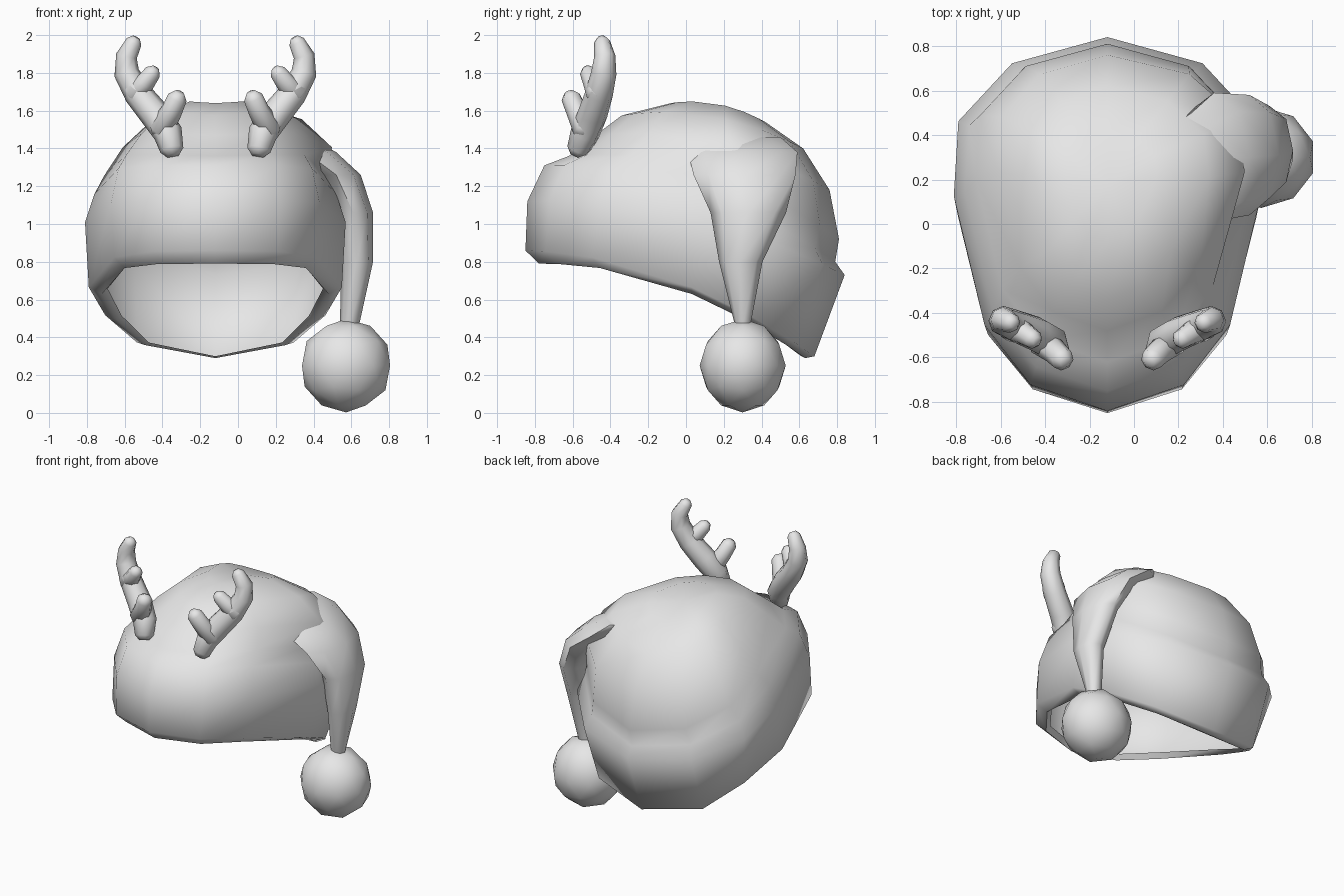
import bpy, bmesh, math
from mathutils import Vector

if "Cube" in bpy.data.objects:
    bpy.data.objects.remove(bpy.data.objects["Cube"])

MID = -0.12  # centre plane of the hat

grey = bpy.data.materials.new("plain_grey")
grey.use_nodes = True
grey.diffuse_color = (0.8, 0.8, 0.8, 1)
grey.node_tree.nodes["Principled BSDF"].inputs["Base Color"].default_value = (0.8, 0.8, 0.8, 1)


def finish(name, bm, angle=70):
    mesh = bpy.data.meshes.new(name)
    bm.to_mesh(mesh)
    bm.free()
    obj = bpy.data.objects.new(name, mesh)
    bpy.context.collection.objects.link(obj)
    mesh.materials.append(grey)
    bpy.ops.object.select_all(action="DESELECT")
    obj.select_set(True)
    bpy.context.view_layer.objects.active = obj
    bpy.ops.object.shade_smooth_by_angle(angle=math.radians(angle))


def loft(bm, rings, cap_start=True):
    """Bridge a list of rings of points with quads and close the end."""
    loops = [[bm.verts.new(p) for p in ring] for ring in rings]
    n = len(loops[0])
    for a, b in zip(loops, loops[1:]):
        for i in range(n):
            j = (i + 1) % n
            bm.faces.new((a[i], a[j], b[j], b[i]))
    if cap_start:
        bm.faces.new(loops[0][::-1])
    top = loops[-1]
    hub = bm.verts.new(sum((v.co for v in top), Vector()) / n)
    for i in range(n):
        bm.faces.new((top[i], top[(i + 1) % n], hub))


def tube(bm, path, sides=8):
    """Round tube along (x, y, z, radius) points, with rounded ends."""
    pts = [Vector(p[:3]) for p in path]
    radii = [p[3] for p in path]
    first = (pts[0] - pts[1]).normalized() * radii[0] * 0.5
    last = (pts[-1] - pts[-2]).normalized() * radii[-1] * 0.6
    pts = [pts[0] + first] + pts + [pts[-1] + last]
    radii = [radii[0] * 0.55] + radii + [radii[-1] * 0.5]
    rings = []
    for k, p in enumerate(pts):
        way = (pts[min(k + 1, len(pts) - 1)] - pts[max(k - 1, 0)]).normalized()
        u = way.cross(Vector((0, 1, 0))).normalized()
        v = way.cross(u)
        turn = [math.tau * i / sides for i in range(sides)]
        rings.append([p + (u * math.cos(t) + v * math.sin(t)) * radii[k] for t in turn])
    loft(bm, rings)


# Hat: brim and crown lofted from one twelve-sided outline
def hat_ring(width, front, back, z_front, z_side, z_back, hip=0.97, pull=0):
    half = [(0, -1), (0.5, -0.86), (0.8, -0.54), (1, 0.15), (hip, 0.55), (0.62, 0.86), (0, 1)]
    ring = []
    for x, t in half + [(-x, y) for x, y in half[-2:0:-1]]:
        y = (front + back) / 2 + t * (back - front) / 2
        z = z_side + t * (z_back - z_front) / 2 + t * t * ((z_front + z_back) / 2 - z_side)
        # the crown leans towards the tail on one side
        lean = pull * max(0, 1 - abs(t - 0.3)) if x > 0 else 0
        ring.append((MID + x * width + lean, y, z))
    return ring


bm = bmesh.new()
loft(bm, [hat_ring(*r) for r in (
    (0.57, -0.75, 0.61, 0.82, 0.70, 0.30, 0.87),   # inner lip
    (0.60, -0.78, 0.63, 0.79, 0.67, 0.29, 0.87),   # lower edge
    (0.67, -0.85, 0.68, 0.86, 0.71, 0.30, 0.87),   # brim bottom
    (0.69, -0.84, 0.84, 1.12, 1.04, 0.73),         # brim top
    (0.64, -0.75, 0.79, 1.31, 1.20, 0.80),         # fold
    (0.59, -0.62, 0.81, 1.36, 1.29, 0.92),         # crown
    (0.49, -0.48, 0.76, 1.47, 1.43, 1.18, 0.97, 0.15),
    (0.33, -0.34, 0.62, 1.575, 1.57, 1.40, 0.97, 0.15),
    (0.17, -0.08, 0.42, 1.64, 1.635, 1.54, 0.97, 0.06),
)], cap_start=False)
finish("hat", bm)

# Drooping tail of the hat, a flattened cone growing out of the crown
bm = bmesh.new()
rings = []
for x, y, z, rx, ry in ((0.59, 0.3, 0.46, 0.05, 0.04), (0.63, 0.29, 0.8, 0.085, 0.115),
                        (0.61, 0.33, 1.06, 0.105, 0.2), (0.52, 0.31, 1.26, 0.13, 0.27),
                        (0.36, 0.3, 1.38, 0.16, 0.29), (0.26, 0.3, 1.46, 0.12, 0.2)):
    rings.append([(x + rx * math.cos(math.tau * i / 8), y + ry * math.sin(math.tau * i / 8), z)
                  for i in range(8)])
loft(bm, rings)
finish("hat_tail", bm)

# Pompom
bm = bmesh.new()
bmesh.ops.create_icosphere(bm, subdivisions=2, radius=0.245)
for v in bm.verts:
    v.co = Vector((0.572, 0.3, 0.25)) + Vector((v.co.x, v.co.y * 0.93, v.co.z * 1.01))
finish("pompom", bm)

# Antlers: a main beam with two tines, mirrored
beam = ((0.23, -0.57, 1.39, 0.062), (0.25, -0.535, 1.48, 0.078), (0.32, -0.495, 1.58, 0.08),
        (0.41, -0.46, 1.69, 0.074), (0.47, -0.435, 1.8, 0.067), (0.47, -0.43, 1.89, 0.056),
        (0.43, -0.445, 1.965, 0.043))
lower_tine = ((0.29, -0.53, 1.5, 0.07), (0.23, -0.58, 1.6, 0.056), (0.2, -0.61, 1.67, 0.052))
upper_tine = ((0.43, -0.46, 1.69, 0.07), (0.37, -0.495, 1.75, 0.052), (0.33, -0.52, 1.805, 0.044))
for name, side in (("left_antler", 1), ("right_antler", -1)):
    bm = bmesh.new()
    for path in (beam, lower_tine, upper_tine):
        tube(bm, [(MID + side * x, y, z, r) for x, y, z, r in path])
    bmesh.ops.recalc_face_normals(bm, faces=bm.faces)
    finish(name, bm)
